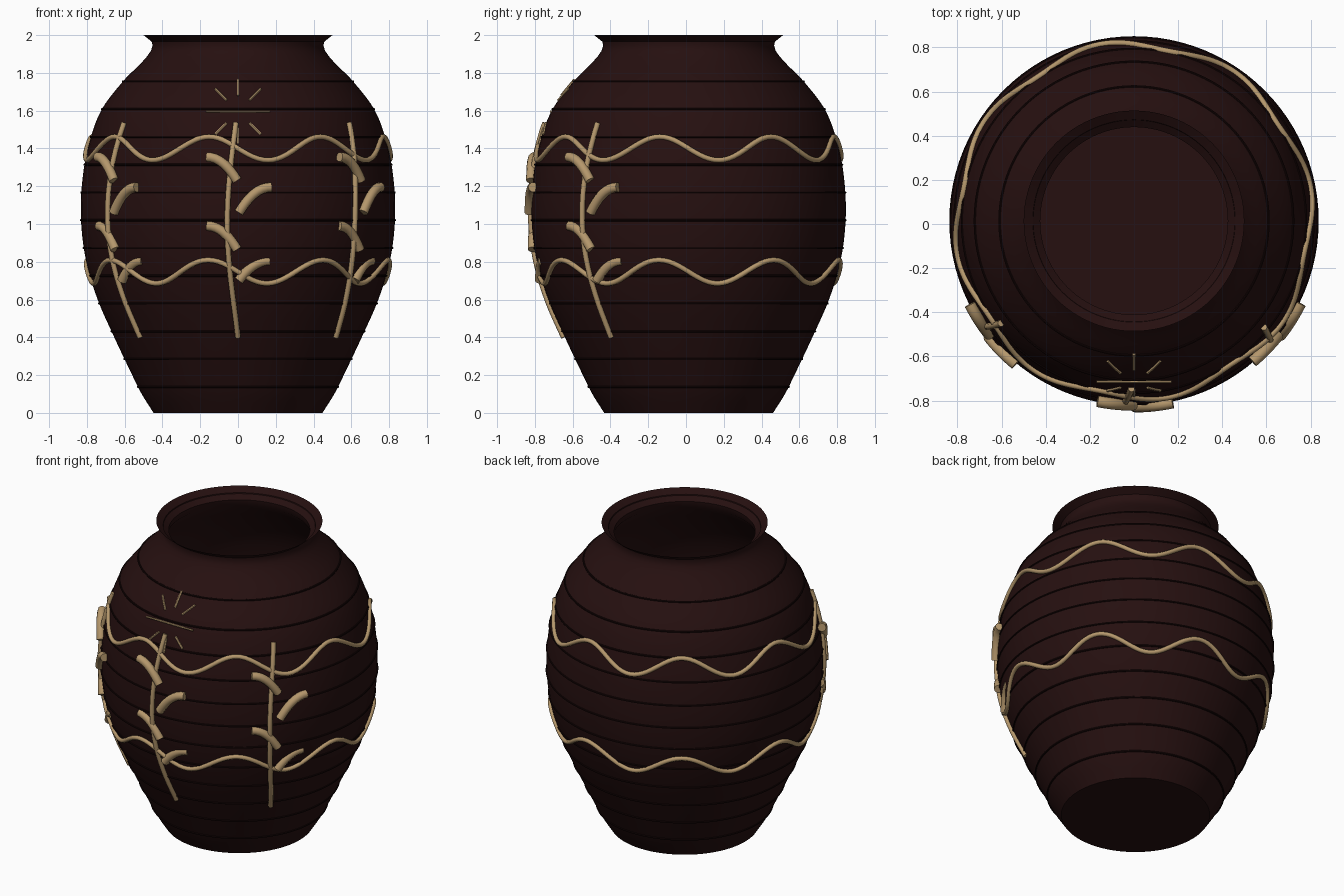
import bpy, math
from mathutils import Vector

cube = bpy.data.objects.get("Cube")
if cube:
    bpy.data.objects.remove(cube)

CY = 0.014  # depth of the jar's axis
SEGMENTS = 96


def material(name, rgb):
    m = bpy.data.materials.new(name)
    m.use_nodes = True
    color = (*rgb, 1)
    m.diffuse_color = color
    bsdf = m.node_tree.nodes["Principled BSDF"]
    bsdf.inputs["Base Color"].default_value = color
    bsdf.inputs["Roughness"].default_value = 0.7
    return m


CLAY = material("dark brown clay", (0.019, 0.005, 0.005))
GROOVE = material("blackened brown", (0.008, 0.002, 0.002))
TAN = material("tan relief", (0.46, 0.31, 0.15))

# Outer profile of the jar: radius, height
OUTER = [(0.447, 0), (0.51, 0.1), (0.56, 0.2), (0.655, 0.4), (0.743, 0.6),
         (0.803, 0.8), (0.83, 1.0), (0.827, 1.2), (0.795, 1.4), (0.725, 1.6),
         (0.605, 1.76), (0.515, 1.85), (0.465, 1.91), (0.452, 1.95),
         (0.465, 1.98), (0.5, 2.0)]


def surface(z):
    """Smooth outer radius at height z."""
    n = len(OUTER) - 1
    i = max(k for k in range(n) if OUTER[k][1] <= max(z, 0))

    def slope(k):
        a, b = OUTER[max(k - 1, 0)], OUTER[min(k + 1, n)]
        return (b[0] - a[0]) / (b[1] - a[1])

    (r0, z0), (r1, z1) = OUTER[i], OUTER[i + 1]
    h = z1 - z0
    t = (z - z0) / h
    return ((2*t**3 - 3*t**2 + 1) * r0 + (t**3 - 2*t**2 + t) * h * slope(i)
            + (3*t**2 - 2*t**3) * r1 + (t**3 - t**2) * h * slope(i + 1))


def on_jar(angle, z, r):
    """Point at an angle measured from the front towards +x."""
    return Vector((r * math.sin(angle), CY - r * math.cos(angle), z))


def finish(name, verts, faces, mat):
    mesh = bpy.data.meshes.new(name)
    mesh.from_pydata(verts, [], faces)
    mesh.materials.append(mat)
    ob = bpy.data.objects.new(name, mesh)
    bpy.context.collection.objects.link(ob)
    bpy.ops.object.select_all(action='DESELECT')
    ob.select_set(True)
    bpy.context.view_layer.objects.active = ob
    bpy.ops.object.shade_smooth_by_angle(angle=math.radians(40))
    return ob


def lathe(name, profile, mat, closed=False):
    verts = [on_jar(math.tau * s / SEGMENTS, z, r)
             for r, z in profile for s in range(SEGMENTS)]
    rows = len(profile)
    faces = []
    for i in range(rows if closed else rows - 1):
        a, b = i * SEGMENTS, (i + 1) % rows * SEGMENTS
        for s in range(SEGMENTS):
            t = (s + 1) % SEGMENTS
            faces.append((a + s, a + t, b + t, b + s))
    if not closed:  # cap the underside and the inner floor
        faces.append(tuple(reversed(range(SEGMENTS))))
        faces.append(tuple(range((rows - 1) * SEGMENTS, rows * SEGMENTS)))
    return finish(name, verts, faces, mat)


def tube(name, points, radius, mat, sides=10, cyclic=False):
    """Round tube through points, with flat end caps when open."""
    n = len(points)
    verts, faces = [], []
    for i, p in enumerate(points):
        if cyclic:
            d = points[(i + 1) % n] - points[i - 1]
        else:
            d = points[min(i + 1, n - 1)] - points[max(i - 1, 0)]
        out = Vector((p.x, p.y - CY, 0)).normalized()
        side = d.cross(out).normalized()
        up = side.cross(d).normalized()
        for k in range(sides):
            a = math.tau * k / sides
            verts.append(p + radius * (math.cos(a) * up + math.sin(a) * side))
    for i in range(n if cyclic else n - 1):
        a, b = i * sides, (i + 1) % n * sides
        for k in range(sides):
            m = (k + 1) % sides
            faces.append((a + k, b + k, b + m, a + m))
    if not cyclic:
        faces.append(tuple(range(sides)))
        faces.append(tuple(reversed(range((n - 1) * sides, n * sides))))
    return finish(name, verts, faces, mat)


# Jar body with hollow inside
STEPS = 72
outside = [(surface(2 * i / STEPS), 2 * i / STEPS) for i in range(STEPS + 1)]
inside = [(0.425, 1.94)] + [(surface(z) - 0.04, z) for z in
                            (1.9 - 0.1 * i for i in range(19))]
lathe("jar_body", outside + inside, CLAY)

# Thin throwing rings around the body
for i in range(12):
    z = 0.138 + 0.147 * i
    r = surface(z)
    ring = [(r + 0.006 * math.cos(math.tau * k / 8),
             z + 0.006 * math.sin(math.tau * k / 8)) for k in range(8)]
    lathe(f"throwing_ring_{i + 1}", ring, GROOVE, closed=True)

# Two wavy bands
for name, height in (("upper_wave", 1.4), ("lower_wave", 0.747)):
    path = []
    for i in range(192):
        a = math.tau * i / 192
        z = height - 0.062 * math.sin(8 * a)
        path.append(on_jar(a, z, surface(z) + 0.005))
    tube(name, path, 0.014, TAN, cyclic=True)

# Three plants: a bent stem and four arched leaves each
LEAVES = [(-0.005, 1.23, -0.2, 1.355), (0.005, 1.06, 0.21, 1.195),
          (-0.005, 0.865, -0.2, 0.99), (0.005, 0.7, 0.21, 0.805)]
for name, centre in (("front", 0), ("left", 0.9), ("right", -0.9)):
    stem = []
    for i in range(25):
        t = i / 24
        z = 0.4 + 1.135 * t
        a = centre - 0.06 * math.sin(math.pi * t) - 0.015 * t
        stem.append(on_jar(a, z, surface(z) + 0.006))
    tube(f"{name}_stem", stem, 0.015, TAN)
    for j, (a0, z0, a1, z1) in enumerate(LEAVES):
        leaf = []
        for i in range(9):
            t = i / 8
            z = z0 + (z1 - z0) * math.sin(t * math.pi / 2)
            a = centre + a0 + (a1 - a0) * (0.75 * t + 0.25 * t * t)
            leaf.append(on_jar(a, z, surface(z0) + 0.01))
        tube(f"{name}_leaf_{j + 1}", leaf, 0.026, TAN)

# Sunburst above the front plant
SUN_Z = 1.595
for i in range(8):
    if i % 4 == 0:
        continue
    angle = math.tau * i / 8
    ray = []
    for d in (0.085, 0.128, 0.17):
        z = SUN_Z + d * math.sin(angle)
        r = surface(z)
        ray.append(on_jar(d * math.cos(angle) / r, z, r + 0.003))
    tube(f"sun_ray_{i}", ray, 0.007, TAN, sides=6)
bar_y = CY - surface(SUN_Z) - 0.002
tube("sun_bar", [Vector((x, bar_y, SUN_Z)) for x in (-0.17, 0, 0.17)],
     0.006, TAN, sides=6)
